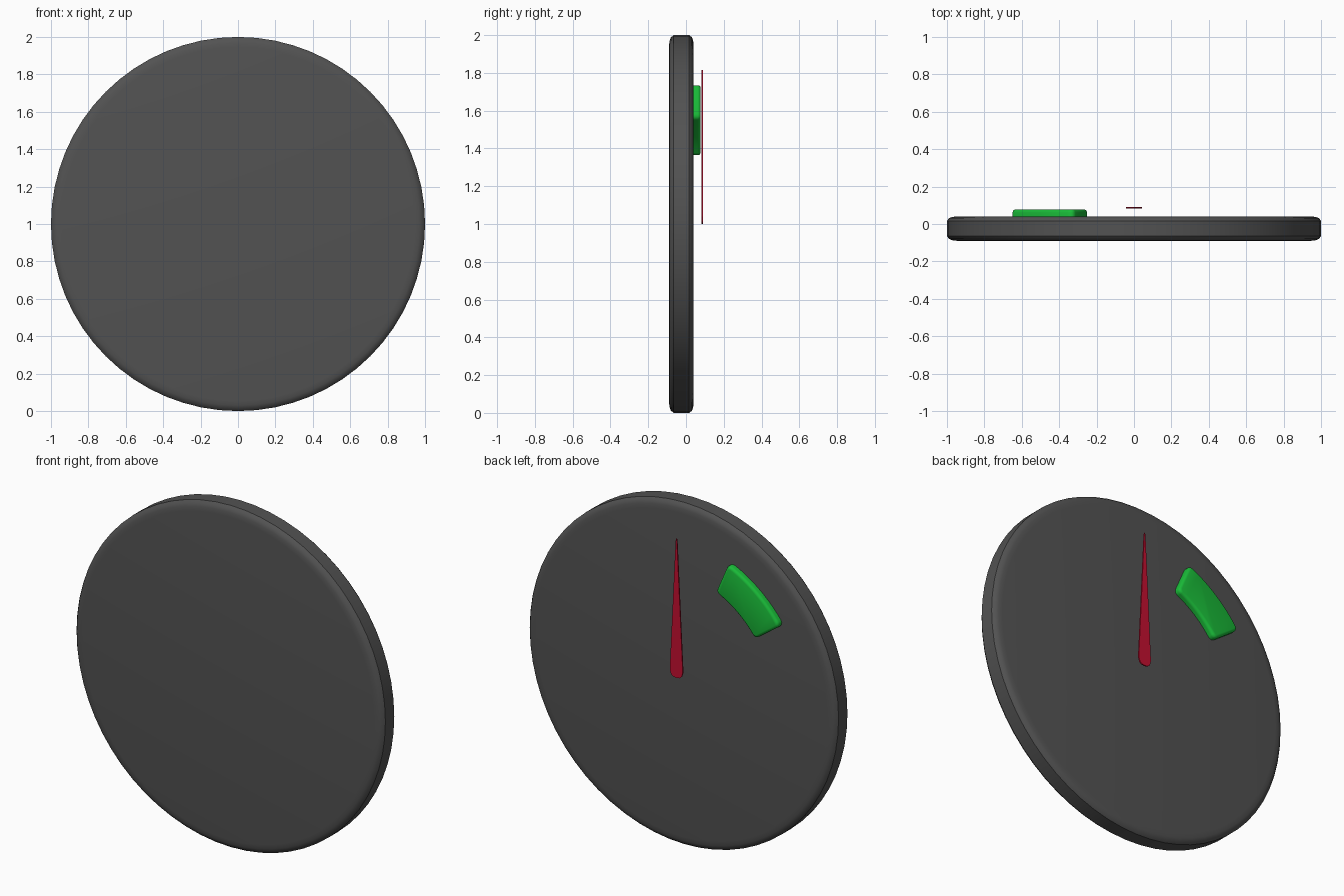
import bpy, bmesh
from math import sin, cos, radians, pi

if "Cube" in bpy.data.objects:
    bpy.data.objects.remove(bpy.data.objects["Cube"])

def paint(obj, name, rgb):
    mat = bpy.data.materials.new(name)
    mat.diffuse_color = (*rgb, 1)
    mat.use_nodes = True
    mat.node_tree.nodes["Principled BSDF"].inputs["Base Color"].default_value = mat.diffuse_color
    obj.data.materials.append(mat)

def finish(name, bm):
    bmesh.ops.recalc_face_normals(bm, faces=bm.faces)
    mesh = bpy.data.meshes.new(name)
    bm.to_mesh(mesh)
    bm.free()
    obj = bpy.data.objects.new(name, mesh)
    bpy.context.collection.objects.link(obj)
    bpy.ops.object.select_all(action='DESELECT')
    bpy.context.view_layer.objects.active = obj
    obj.select_set(True)
    return obj

def plate(name, outline, y0, y1):
    """Extrude an (x, z) outline from y0 to y1."""
    bm = bmesh.new()
    face = bm.faces.new([bm.verts.new((x, y0, z)) for x, z in outline])
    ext = bmesh.ops.extrude_face_region(bm, geom=[face])
    moved = [v for v in ext['geom'] if isinstance(v, bmesh.types.BMVert)]
    bmesh.ops.translate(bm, verts=moved, vec=(0, y1 - y0, 0))
    return finish(name, bm)

# Dial body: lathed disc with softened rims
N = 64
profile = [(0.945, -0.09), (0.97, -0.087), (0.988, -0.08), (1.0, -0.065),
           (1.0, 0.017), (0.988, 0.032), (0.97, 0.038), (0.945, 0.041)]
bm = bmesh.new()
rings = [[bm.verts.new((r * cos(2 * pi * i / N), y, 1 + r * sin(2 * pi * i / N)))
          for i in range(N)] for r, y in profile]
for a, b in zip(rings, rings[1:]):
    for i in range(N):
        j = (i + 1) % N
        bm.faces.new((a[i], a[j], b[j], b[i]))
bm.faces.new(rings[0])
bm.faces.new(rings[-1])
dial = finish("dial_body", bm)
bpy.ops.object.shade_smooth_by_angle(angle=radians(35))
paint(dial, "dark_grey", (0.085, 0.085, 0.085))

# Green zone marker: raised arc segment with rounded corners
def arc(radius, a0, a1, n=12):
    angles = [radians(a0 + (a1 - a0) * i / n) for i in range(n + 1)]
    return [(-radius * cos(a), 1 + radius * sin(a)) for a in angles]

zone = plate("green_zone", arc(0.81, 35.5, 66.5) + arc(0.61, 66.5, 35.5), 0.03, 0.078)
bm = bmesh.new()
bm.from_mesh(zone.data)
corners = [e for e in bm.edges if abs(e.verts[0].co.y - e.verts[1].co.y) > 0.01
           and e.calc_face_angle() > 1]
bmesh.ops.bevel(bm, geom=corners, offset=0.025, segments=3, profile=0.5, affect='EDGES')
top = [e for e in bm.edges if all(v.co.y > 0.07 for v in e.verts)]
bmesh.ops.bevel(bm, geom=top, offset=0.016, segments=3, profile=0.5, affect='EDGES')
bm.to_mesh(zone.data)
bm.free()
bpy.ops.object.shade_smooth_by_angle(angle=radians(35))
paint(zone, "green", (0.01, 0.5, 0.04))

# Needle: thin tapered pointer with rounded foot
half = [(0.02, 1.003), (0.034, 1.014), (0.042, 1.04), (0.004, 1.8)]
outline = [(0, 1.0)] + half + [(0, 1.815)] + [(-x, z) for x, z in reversed(half)]
needle = plate("needle", outline, 0.083, 0.09)
paint(needle, "red", (0.55, 0.005, 0.03))
